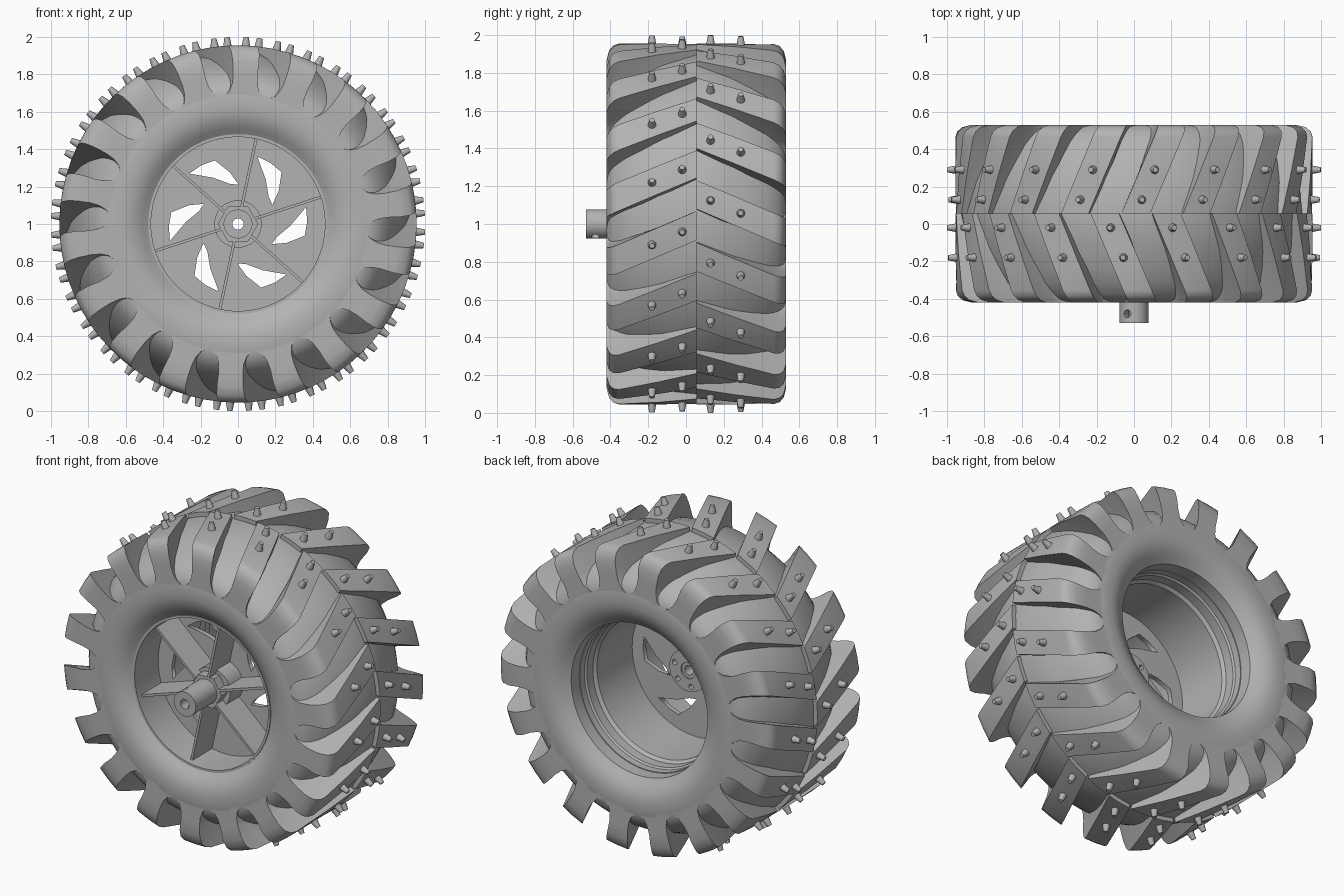
import bpy, bmesh
from math import sin, cos, pi, radians, atan2, hypot
from mathutils import Matrix, Vector

cube = bpy.data.objects.get("Cube")
if cube:
    bpy.data.objects.remove(cube)

SPLIT = 0.055           # y of the seam between the two tread halves
LUGS = 18
PITCH = 2 * pi / LUGS
SKEW = 0.45             # lug twist in radians per unit of width
PHASE = {-1: -0.01, 1: -0.01 + PITCH / 2}

grey = bpy.data.materials.new("plain grey")
grey.use_nodes = True
grey.diffuse_color = (0.45, 0.45, 0.45, 1)
grey.node_tree.nodes["Principled BSDF"].inputs["Base Color"].default_value = grey.diffuse_color


def polar(r, angle, y):
    return Vector((r * cos(angle), y, 1 + r * sin(angle)))


def outward(angle):
    """Rotation that points local z away from the wheel axis."""
    return Vector((cos(angle), 0, sin(angle))).to_track_quat('Z', 'Y').to_matrix().to_4x4()


def select(ob):
    bpy.ops.object.select_all(action='DESELECT')
    ob.select_set(True)
    bpy.context.view_layer.objects.active = ob


def finish(name, bm, angle=35):
    bmesh.ops.recalc_face_normals(bm, faces=bm.faces)
    mesh = bpy.data.meshes.new(name)
    bm.to_mesh(mesh)
    bm.free()
    mesh.materials.append(grey)
    ob = bpy.data.objects.new(name, mesh)
    bpy.context.collection.objects.link(ob)
    select(ob)
    bpy.ops.object.shade_smooth_by_angle(angle=radians(angle))
    return ob


def bridge(bm, rings, wrap):
    """Join equal rings of vertices; wrap links the last to the first, else cap."""
    n = len(rings[0])
    pairs = list(zip(rings, rings[1:])) + ([(rings[-1], rings[0])] if wrap else [])
    for a, b in pairs:
        for i in range(n):
            j = (i + 1) % n
            bm.faces.new((a[i], a[j], b[j], b[i]))
    if not wrap:
        bm.faces.new(rings[0])
        bm.faces.new(rings[-1])


def lathe(name, profile, n=96, angle=35):
    """Spin a closed (radius, y) profile about the wheel axis."""
    bm = bmesh.new()
    rings = [[bm.verts.new(polar(r, 2 * pi * i / n, y)) for r, y in profile] for i in range(n)]
    bridge(bm, rings, True)
    return finish(name, bm, angle)


def plate(name, loops, y0, y1):
    """Flat plate between y0 and y1; loops after the first are holes."""
    cu = bpy.data.curves.new(name, 'CURVE')
    cu.dimensions = '2D'
    cu.fill_mode = 'BOTH'
    cu.extrude = (y1 - y0) / 2
    for pts in loops:
        sp = cu.splines.new('POLY')
        sp.points.add(len(pts) - 1)
        for p, (r, a) in zip(sp.points, pts):
            p.co = (r * cos(a), r * sin(a), 0, 1)
        sp.use_cyclic_u = True
    cu.materials.append(grey)
    ob = bpy.data.objects.new(name, cu)
    bpy.context.collection.objects.link(ob)
    ob.location = (0, (y0 + y1) / 2, 1)
    ob.rotation_euler.x = pi / 2
    select(ob)
    bpy.ops.object.convert(target='MESH')


def circle(r, n=64):
    return [(r, 2 * pi * i / n) for i in range(n)]


def small_circle(r, centre_r, angle):
    pts = []
    for _, a in circle(r, 12):
        x = centre_r * cos(angle) + r * cos(a)
        z = centre_r * sin(angle) + r * sin(a)
        pts.append((hypot(x, z), atan2(z, x)))
    return pts


# Tyre body: bead, bulging sidewall and groove floor rising to the seam
side = [(0.475, 0.41), (0.49, 0.42), (0.51, 0.435), (0.54, 0.455), (0.575, 0.468), (0.61, 0.475),
        (0.69, 0.475), (0.735, 0.462), (0.775, 0.43), (0.82, 0.37), (0.86, 0.28), (0.895, 0.17)]
profile = [(r, SPLIT - t) for r, t in side] + [(0.928, SPLIT)]
profile += [(r, SPLIT + t) for r, t in reversed(side)] + [(0.475, 0.36)]
lathe("tyre_body", profile)

# Tread lugs: skewed blocks with rounded shoulders and flared feet
shoulder = [(0, 0.955), (0.2, 0.955), (0.41, 0.955), (0.44, 0.945), (0.462, 0.92), (0.475, 0.87)]
foot = [(0.081, 0.8), (0.09, 0.75), (0.115, 0.71), (PITCH / 2, 0.68)]
for s, name in ((-1, "front_tread_lugs"), (1, "back_tread_lugs")):
    bm = bmesh.new()
    for k in range(LUGS):
        rings = []
        for t, top in shoulder:
            right = [(0.081, top)] + foot
            outline = [(0, top)] + right + [(-a, r) for a, r in reversed(right)]
            mid = PHASE[s] + k * PITCH - SKEW * t
            rings.append([bm.verts.new(polar(r, mid + a, SPLIT + s * t)) for a, r in outline])
        bridge(bm, rings, False)
    finish(name, bm)

# Studs: two on every lug
bm = bmesh.new()
for s in (-1, 1):
    for k in range(LUGS):
        for t in (0.075, 0.235):
            a = PHASE[s] + k * PITCH - SKEW * t
            place = Matrix.Translation(polar(0.97, a, SPLIT + s * t)) @ outward(a)
            bmesh.ops.create_cone(bm, cap_ends=True, segments=12, radius1=0.025, radius2=0.014,
                                  depth=0.06, matrix=place)
finish("studs", bm)

# Rim barrel with a plain front lip and a stepped back lip
lathe("rim", [(0.48, -0.365), (0.465, -0.365), (0.465, -0.1), (0.445, -0.1), (0.445, 0.25),
              (0.46, 0.27), (0.46, 0.33), (0.47, 0.34), (0.47, 0.385), (0.482, 0.385)], angle=20)

# Wheel disc with six swept openings
hole = [(0.375, 74), (0.37, 62), (0.362, 50), (0.28, 39), (0.21, 29), (0.22, 42), (0.28, 58)]
holes = [[(r, radians(a + 60 * k)) for r, a in hole] for k in range(6)]
plate("wheel_disc", [circle(0.467)] + holes + [circle(0.05, 24)], -0.13, -0.1)

# Ribs in front of the disc
bm = bmesh.new()
for k in range(6):
    a = radians(78 + 60 * k)
    m = Matrix.Translation(polar(0.28, a, -0.225)) @ Matrix.Rotation(-a, 4, 'Y')
    bmesh.ops.create_cube(bm, size=1, matrix=m @ Matrix.Diagonal((0.37, 0.2, 0.015, 1)))
finish("ribs", bm)

# Hub: collar, hexagon, tube and bolt flange
lathe("hub_collar", [(0.05, -0.26), (0.127, -0.26), (0.127, -0.11), (0.05, -0.11)], 48)
lathe("hub_hexagon", [(0.05, -0.32), (0.108, -0.32), (0.108, -0.2), (0.05, -0.2)], 6)
tube = lathe("hub_tube", [(0.03, -0.53), (0.077, -0.53), (0.077, -0.03), (0.03, -0.03)], 48)
bolt_holes = [small_circle(0.016, 0.098, 2 * pi * k / 6 + 0.3) for k in range(6)]
plate("bolt_flange", [circle(0.13, 48)] + bolt_holes + [circle(0.05, 24)], -0.11, -0.02)

# Pin hole drilled across the tube
bm = bmesh.new()
place = Matrix.Translation((0, -0.48, 1)) @ outward(radians(118))
bmesh.ops.create_cone(bm, cap_ends=True, segments=16, radius1=0.021, radius2=0.021, depth=0.4,
                      matrix=place)
cutter = finish("pin_hole_cutter", bm)
cutter.hide_render = True
drill = tube.modifiers.new("pin_hole", 'BOOLEAN')
drill.operation = 'DIFFERENCE'
drill.object = cutter
select(tube)
bpy.ops.object.modifier_apply(modifier=drill.name)
bpy.ops.object.shade_smooth_by_angle(angle=radians(35))
bpy.data.objects.remove(cutter)
